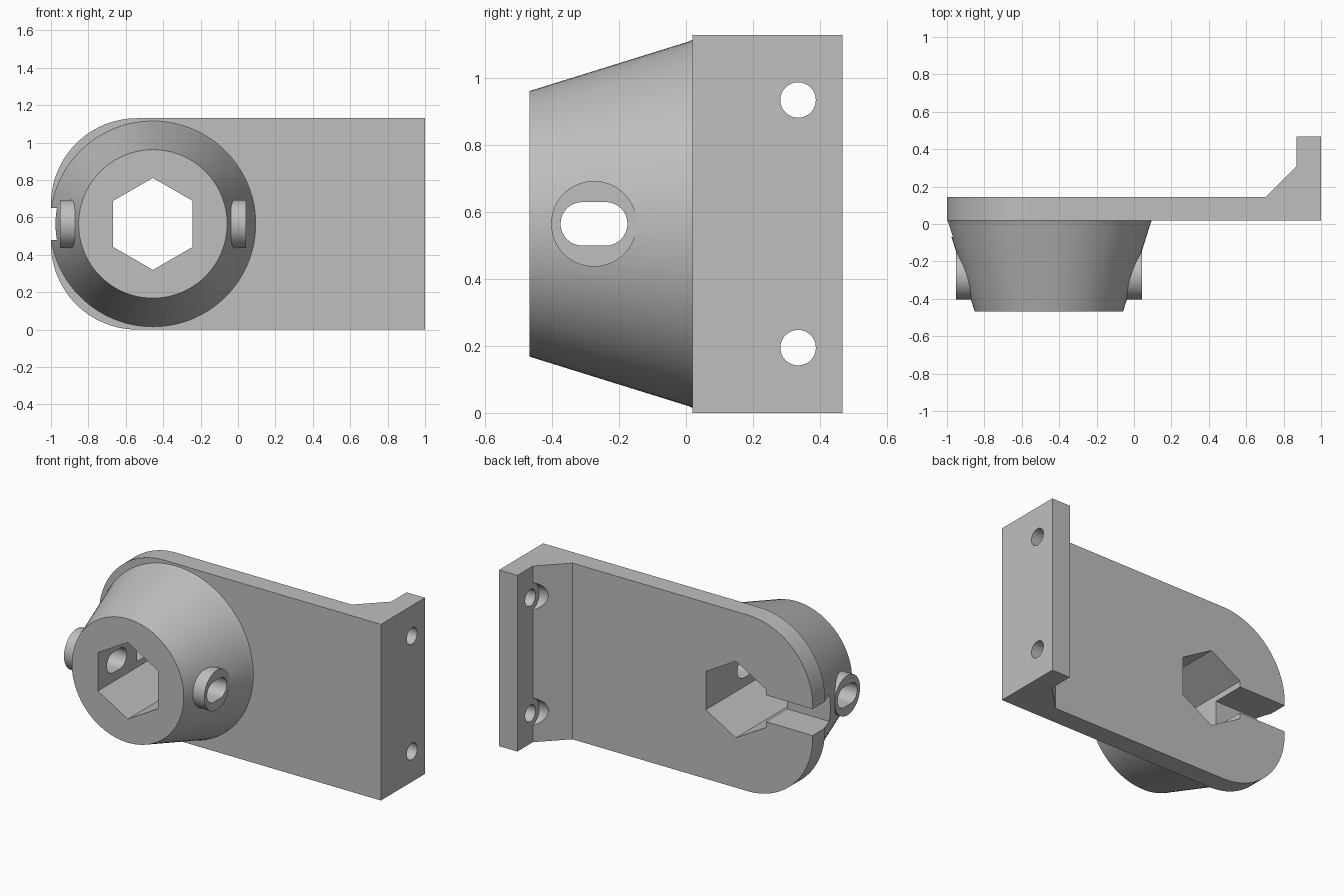
import bpy
import bmesh
from math import cos, sin, pi
from mathutils import Vector

cube = bpy.data.objects.get("Cube")
if cube:
    bpy.data.objects.remove(cube, do_unlink=True)

HEIGHT = 1.13
MID_Z = HEIGHT / 2
HUB_X = -0.455
SCREW_Y = -0.275

grey = bpy.data.materials.new("plain grey")
grey.use_nodes = True
colour = (0.52, 0.52, 0.52, 1)
grey.diffuse_color = colour
grey.node_tree.nodes["Principled BSDF"].inputs["Base Color"].default_value = colour


def make_object(name, bm):
    bmesh.ops.recalc_face_normals(bm, faces=bm.faces)
    mesh = bpy.data.meshes.new(name)
    bm.to_mesh(mesh)
    bm.free()
    mesh.materials.append(grey)
    obj = bpy.data.objects.new(name, mesh)
    bpy.context.collection.objects.link(obj)
    return obj


def extruded(outline, axis, start, end):
    """Extrude a 2D outline along an axis into a bmesh prism."""
    place = {"x": lambda u, v: (start, u, v),
             "y": lambda u, v: (u, start, v),
             "z": lambda u, v: (u, v, start)}[axis]
    bm = bmesh.new()
    face = bm.faces.new([bm.verts.new(place(u, v)) for u, v in outline])
    result = bmesh.ops.extrude_face_region(bm, geom=[face])
    shift = Vector([(end - start) * (axis == a) for a in "xyz"])
    moved = [g for g in result["geom"] if isinstance(g, bmesh.types.BMVert)]
    bmesh.ops.translate(bm, verts=moved, vec=shift)
    return bm


def prism(name, outline, axis, start, end):
    return make_object(name, extruded(outline, axis, start, end))


def ring(u, v, radius, count=48, turn=0.0):
    return [(u + radius * cos(turn + 2 * pi * i / count),
             v + radius * sin(turn + 2 * pi * i / count)) for i in range(count)]


def stadium(u, v, half_length, radius, steps=16):
    points = []
    for side in (1, -1):
        for i in range(steps + 1):
            a = -pi / 2 + pi * i / steps
            points.append((u + side * (half_length - radius + radius * cos(a)),
                           v + side * radius * sin(a)))
    return points


def combine(target, tool, operation):
    """Apply a boolean and discard the tool object."""
    mod = target.modifiers.new(operation.lower(), "BOOLEAN")
    mod.operation = operation
    mod.solver = "EXACT"
    mod.object = tool
    bpy.context.view_layer.objects.active = target
    bpy.ops.object.modifier_apply(modifier=mod.name)
    bpy.data.objects.remove(tool, do_unlink=True)


# Plate with thickened upright flange, then its rounded free end
section = [(-1, 0.02), (1, 0.02), (1, 0.467), (0.87, 0.467),
           (0.87, 0.31), (0.705, 0.145), (-1, 0.145)]
bm = extruded(section, "z", 0, HEIGHT)
end_edges = [e for e in bm.edges
             if all(v.co.x < -0.99 for v in e.verts)
             and abs(e.verts[0].co.y - e.verts[1].co.y) > 0.1]
bmesh.ops.bevel(bm, geom=end_edges, offset=0.46, segments=28,
                profile=0.5, affect="EDGES", clamp_overlap=False)
bracket = make_object("bracket", bm)

# Tapered hub with a small flare where it meets the plate
profile = [(0.397, -0.467), (0.538, -0.014), (0.541, -0.004),
           (0.545, 0.008), (0.55, 0.02), (0.55, 0.05)]
bm = bmesh.new()
rings = [[bm.verts.new((x, y, z)) for x, z in ring(HUB_X, MID_Z, r, 96)]
         for r, y in profile]
for low, high in zip(rings, rings[1:]):
    for i in range(len(low)):
        j = (i + 1) % len(low)
        bm.faces.new((low[i], low[j], high[j], high[i]))
bm.faces.new(rings[0])
bm.faces.new(rings[-1])
combine(bracket, make_object("hub", bm), "UNION")

# Round screw bosses on both sides of the hub
for side in (-1, 1):
    boss = prism("screw_boss", ring(SCREW_Y, MID_Z, 0.128, 64), "x",
                 HUB_X + side * 0.3, HUB_X + side * 0.498)
    combine(bracket, boss, "UNION")

# Hexagonal socket, open end slot and cross hole
cutters = [
    prism("hex_cutter", ring(HUB_X, MID_Z, 0.246, 6, pi / 2), "y", -1, 1),
    prism("slot_cutter", [(-1.2, MID_Z - 0.085), (HUB_X, MID_Z - 0.085),
                          (HUB_X, MID_Z + 0.085), (-1.2, MID_Z + 0.085)],
          "y", -0.07, 1),
    prism("cross_hole_cutter", stadium(SCREW_Y, MID_Z, 0.1, 0.065), "x", -1.2, 0.3),
]
# Flange screw holes with clearance pockets in the sloped web
for z in (MID_Z - 0.37, MID_Z + 0.37):
    cutters.append(prism("flange_hole_cutter", ring(0.335, z, 0.053), "x", 0.5, 1.2))
    cutters.append(prism("pocket_cutter", ring(0.335, z, 0.09), "x", 0.5, 0.87))
for cutter in cutters:
    combine(bracket, cutter, "DIFFERENCE")

# Smooth round surfaces, crisp edges
bpy.ops.object.select_all(action="DESELECT")
bracket.select_set(True)
bpy.context.view_layer.objects.active = bracket
bpy.ops.object.shade_smooth_by_angle(angle=pi / 6)
